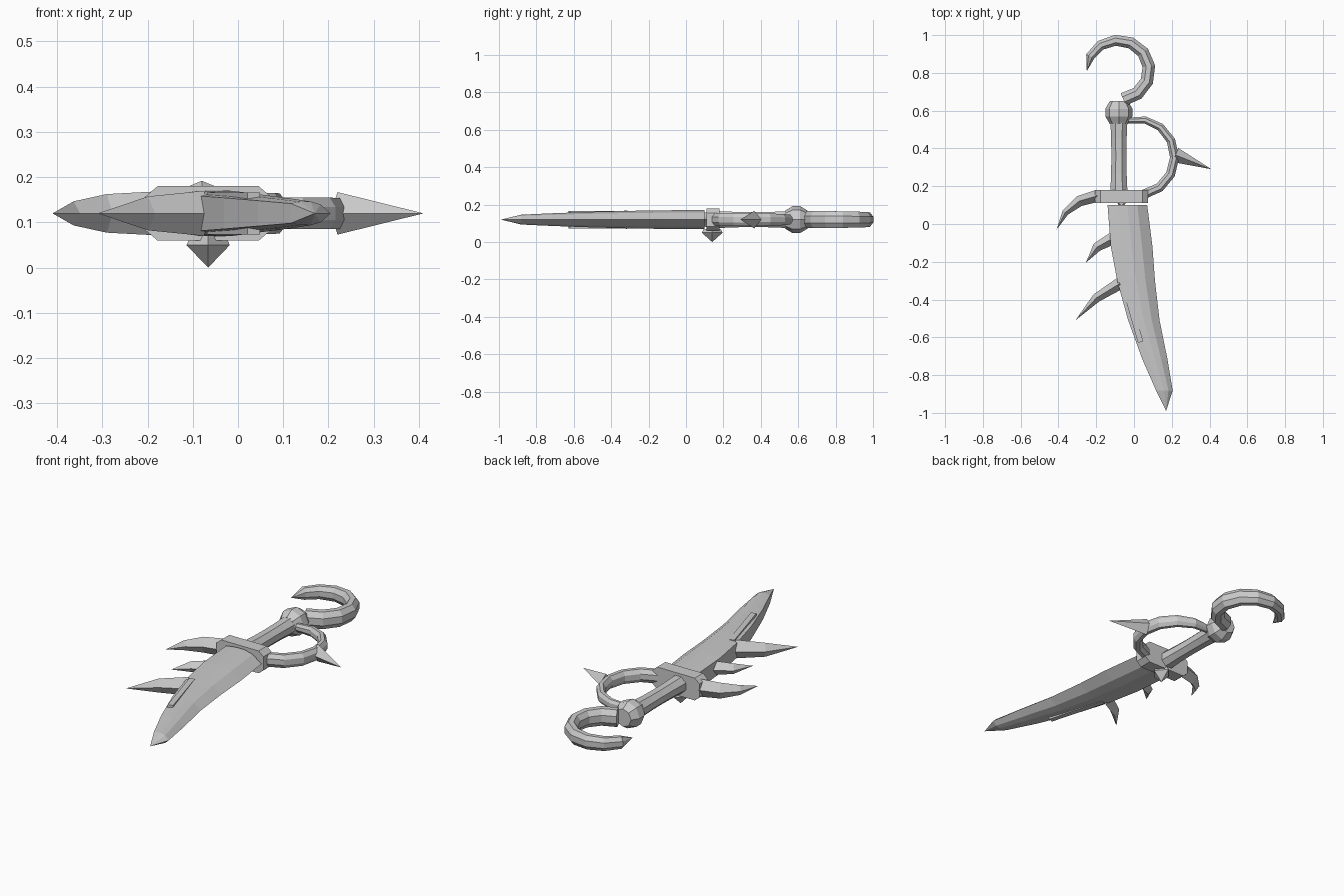
import bpy, bmesh, math
from mathutils import Vector

default_cube = bpy.data.objects.get("Cube")
if default_cube:
    bpy.data.objects.remove(default_cube, do_unlink=True)

MIDDLE = 0.12    # height of the plane the dagger lies in
HANDLE_X = -0.08
GUARD_X = -0.066

grey = (0.6, 0.6, 0.6, 1)
steel = bpy.data.materials.new("light_grey")
steel.use_nodes = True
steel.diffuse_color = grey
steel.node_tree.nodes["Principled BSDF"].inputs["Base Color"].default_value = grey


def steps(count):
    """Even fractions running from nought to one."""
    return [i / count for i in range(count + 1)]


def polygon(sides, turn):
    """Unit polygon, turned by a fraction of one side."""
    angles = [math.tau * (i + turn) / sides for i in range(sides)]
    return [(math.cos(a), math.sin(a)) for a in angles]


def loft(name, rings):
    """Skin a list of equal-length rings, closing both ends."""
    bm = bmesh.new()
    rows = [[bm.verts.new(point) for point in ring] for ring in rings]
    for near, far in zip(rows, rows[1:]):
        for i in range(len(near)):
            bm.faces.new((near[i - 1], near[i], far[i], far[i - 1]))
    bm.faces.new(rows[0])
    bm.faces.new(rows[-1])
    bmesh.ops.remove_doubles(bm, verts=bm.verts, dist=0.001)
    bmesh.ops.recalc_face_normals(bm, faces=bm.faces)
    mesh = bpy.data.meshes.new(name)
    bm.to_mesh(mesh)
    bm.free()
    mesh.materials.append(steel)
    bpy.context.collection.objects.link(bpy.data.objects.new(name, mesh))


def sweep(name, section, centres, widths, heights):
    """Carry a section along a flat path, with a half width and half height at each point."""
    points = [Vector((x, y, MIDDLE)) for x, y in centres]
    last = len(points) - 1
    rings = []
    for i, point in enumerate(points):
        along = (points[min(i + 1, last)] - points[max(i - 1, 0)]).normalized()
        side = Vector((-along.y, along.x, 0)) * widths[i]
        up = Vector((0, 0, heights[i]))
        rings.append([point + side * u + up * v for u, v in section])
    loft(name, rings)


def arc(centre, radius_x, radius_y, start, end, count):
    """Points on an ellipse between two angles in degrees."""
    angles = [math.radians(start + (end - start) * t) for t in steps(count)]
    return [(centre[0] + radius_x * math.cos(a), centre[1] + radius_y * math.sin(a))
            for a in angles]


def spike(name, base, bend, tip, width, height, count):
    """Curved four-sided spike that narrows to a point."""
    base, bend, tip = Vector(base), Vector(bend), Vector(tip)
    centres = [base * (1 - t) ** 2 + bend * 2 * t * (1 - t) + tip * t * t
               for t in steps(count)]
    taper = [1 - t * t for t in steps(count)]
    sweep(name, polygon(4, 0), centres, [width * k for k in taper],
          [height * k for k in taper])


def blade_ring(t):
    """Blade section: flat spine on one side, sharp edge on the other."""
    y = 0.1 - 1.09 * t
    spine = -0.14 + 0.31 * t ** 1.8
    edge = 0.07 + 0.15 * t - 0.02 * math.sin(math.pi * t) ** 4
    thick = 0.053 * (1 - 0.6 * t * t)
    if t == 1:
        edge, thick = spine, 0
    top = [(spine + (edge - spine) * s, y, thick * (1 - s ** 3) * (0.8 + 0.6 * s))
           for s in steps(4)]
    bottom = [(x, y, -z) for x, y, z in reversed(top[:-1])]
    return [(x, y, MIDDLE + z) for x, y, z in top + bottom]


# Blade, with a narrow rib let into both faces
loft("blade", [blade_ring(t) for t in (0, 0.2, 0.37, 0.56, 0.75, 0.9, 1)])
sweep("blade_rib", polygon(4, 0.5), [(-0.055, -0.31), (0.035, -0.625)],
      [0.02] * 2, [0.066] * 2)

# Cross guard block with clipped corners
corner = [(1, 0.6), (0.8, 1)]
upper = corner + [(-u, v) for u, v in reversed(corner)]
outline = upper + [(-u, -v) for u, v in upper]
sweep("cross_guard", outline, [(GUARD_X, 0.18), (GUARD_X, 0.11)], [0.14] * 2, [0.06] * 2)

# Four-sided gem under the guard
loft("guard_gem", [[(GUARD_X + 0.048 * s * u, 0.14 + 0.056 * s * v, z)
                    for u, v in polygon(4, 0)]
                   for z, s in ((0.07, 0.8), (0.05, 1), (0, 0))])

# Waisted handle
handle_radii = [0.043 + 0.024 * (t - 0.5) ** 2 for t in steps(4)]
sweep("handle", polygon(8, 0.5), [(HANDLE_X, 0.17 + 0.38 * t) for t in steps(4)],
      handle_radii, handle_radii)

# Faceted pommel, broadest in the middle
pommel_radii = [0.048, 0.072, 0.072, 0.048]
sweep("pommel", polygon(8, 0), [(HANDLE_X, 0.53 + 0.12 * t) for t in steps(3)],
      pommel_radii, pommel_radii)

# Hooked end, tapering to a point
hook_taper = [1 - 0.4 * t * t for t in steps(9)]
hook_taper[-1] = 0
sweep("end_hook", polygon(8, 0.5), arc((-0.085, 0.815), 0.165, 0.158, -80, 182, 9),
      [0.038 * k for k in hook_taper], [0.05 * k for k in hook_taper])

# Knuckle bow, slimmer towards the pommel
bow_taper = [1 - 0.4 * t ** 3 for t in steps(7)]
sweep("knuckle_bow", polygon(8, 0.5), arc((0.02, 0.355), 0.195, 0.2, -80, 105, 7),
      [0.027 * k for k in bow_taper], [0.038 * k for k in bow_taper])

# Spikes and the curved guard prong
spike("knuckle_spike", (0.22, 0.365), (0.3, 0.33), (0.41, 0.29), 0.04, 0.047, 1)
spike("guard_prong", (-0.19, 0.15), (-0.36, 0.13), (-0.41, -0.03), 0.032, 0.048, 3)
spike("small_blade_spike", (-0.11, -0.075), (-0.21, -0.105), (-0.255, -0.205),
      0.033, 0.038, 2)
spike("large_blade_spike", (-0.075, -0.315), (-0.205, -0.37), (-0.31, -0.51),
      0.032, 0.05, 2)
